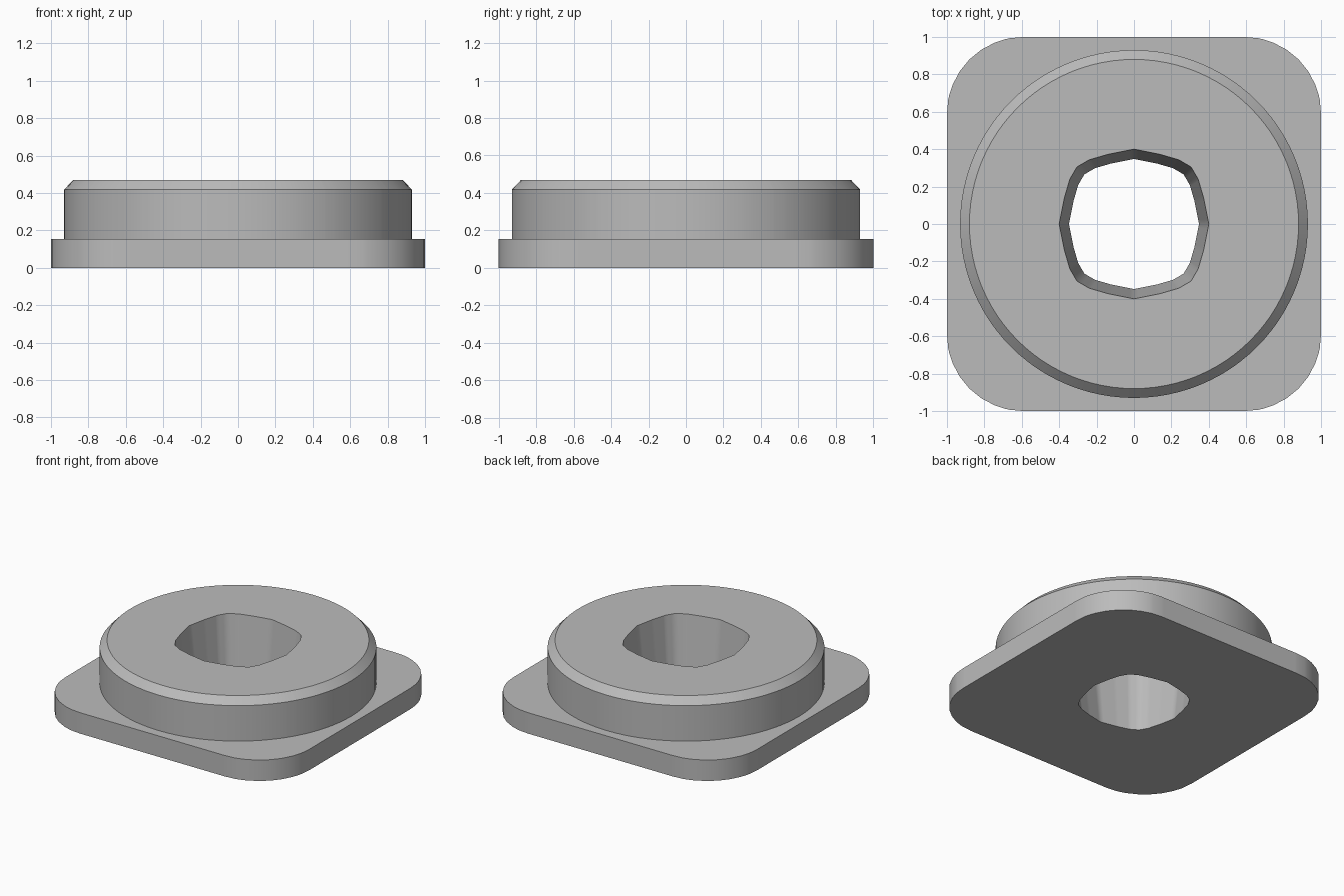
import bpy, bmesh, math

if "Cube" in bpy.data.objects:
    bpy.data.objects.remove(bpy.data.objects["Cube"])

grey = bpy.data.materials.new("plain grey")
grey.diffuse_color = (0.5, 0.5, 0.5, 1)
grey.use_nodes = True
grey.node_tree.nodes["Principled BSDF"].inputs["Base Color"].default_value = grey.diffuse_color

# One eighth of the hole outline, from the x axis to the diagonal
HOLE = [(0.40, 0.0), (0.372, 0.14), (0.343, 0.24), (0.305, 0.305)]
HALF, CORNER = 1.0, 0.41          # plate half width and corner radius
FLAT = HALF - CORNER


def fold(a):
    """Angle folded into the first eighth of a turn."""
    a %= math.pi / 2
    return min(a, math.pi / 2 - a)


def plate_radius(a):
    f = fold(a)
    if f <= math.atan2(FLAT, HALF):
        return HALF / math.cos(f)
    along = FLAT * (math.cos(f) + math.sin(f))
    return along + math.sqrt(along ** 2 - 2 * FLAT ** 2 + CORNER ** 2)


def hole_radius(a):
    f = fold(a)
    for (x0, y0), (x1, y1) in zip(HOLE, HOLE[1:]):
        if f <= math.atan2(y1, x1) + 1e-6:
            dx, dy = x1 - x0, y1 - y0
            return (x0 * dy - y0 * dx) / (math.cos(f) * dy - math.sin(f) * dx)


# Shared angles: an even fan plus the exact corners of plate and hole
angles = {round(2 * math.pi * i / 96, 5) for i in range(96)}
for x, y in HOLE[1:-1] + [(HALF, FLAT)]:
    t = math.atan2(y, x)
    for q in range(4):
        angles |= {round(q * math.pi / 2 + t, 5), round((q + 1) * math.pi / 2 - t, 5)}
angles = sorted(angles)

# Closed section: plate, round boss, chamfer, tapered hole
rings = [
    (plate_radius, 0.0),
    (plate_radius, 0.155),
    (lambda a: 0.93, 0.155),
    (lambda a: 0.93, 0.418),
    (lambda a: 0.88, 0.47),
    (hole_radius, 0.47),
    (lambda a: 0.87 * hole_radius(a), 0.0),
]

bm = bmesh.new()
loops = [[bm.verts.new((r(a) * math.cos(a), r(a) * math.sin(a), z)) for a in angles]
         for r, z in rings]
n = len(angles)
for k, lower in enumerate(loops):
    upper = loops[(k + 1) % len(loops)]
    for i in range(n):
        j = (i + 1) % n
        bm.faces.new((lower[i], lower[j], upper[j], upper[i]))
bmesh.ops.recalc_face_normals(bm, faces=bm.faces)

mesh = bpy.data.meshes.new("flanged_bushing")
bm.to_mesh(mesh)
bm.free()
mesh.materials.append(grey)
body = bpy.data.objects.new("flanged_bushing", mesh)
bpy.context.collection.objects.link(body)
bpy.context.view_layer.objects.active = body
body.select_set(True)
bpy.ops.object.shade_smooth_by_angle(angle=math.radians(30))
